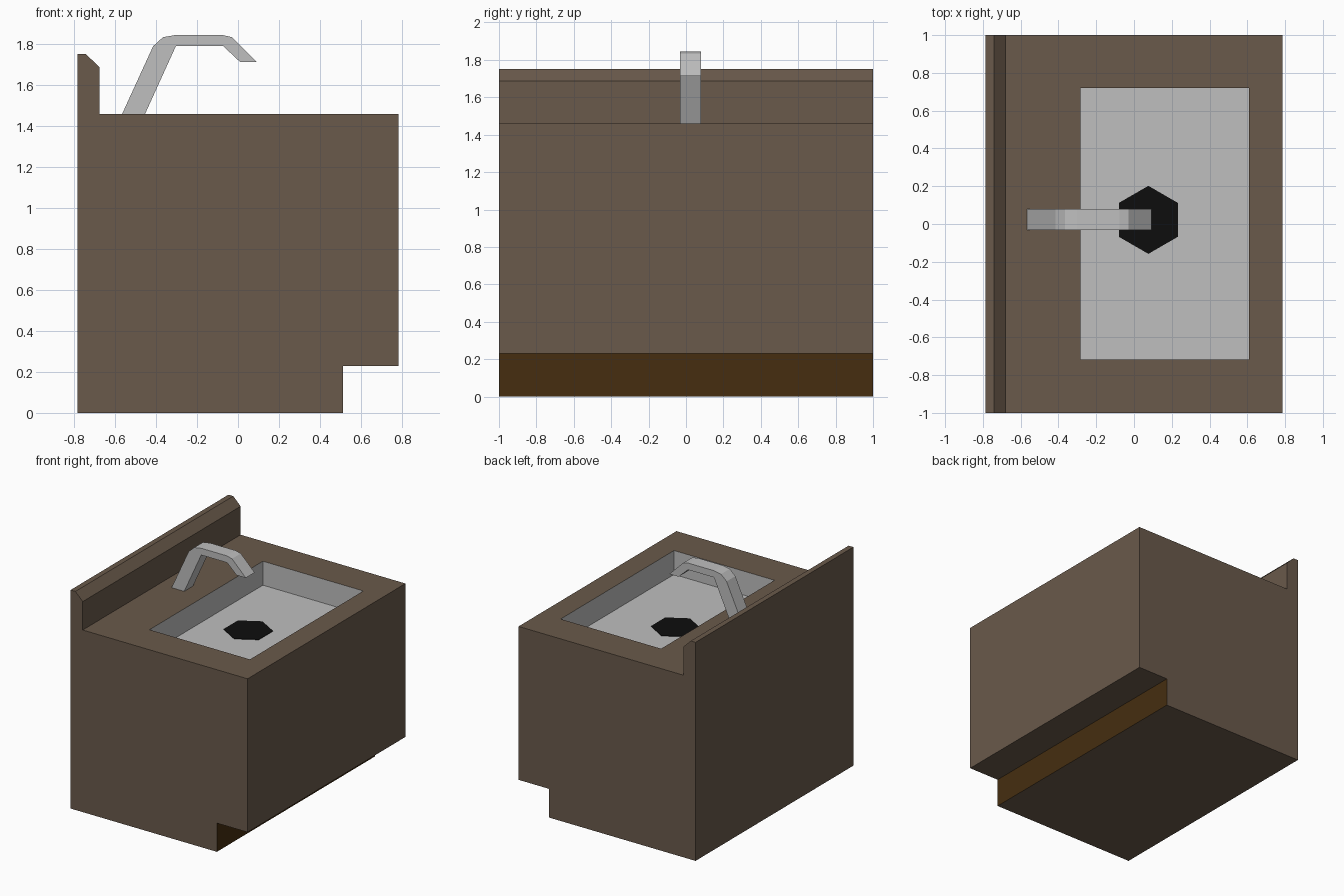
import bpy, bmesh, math

if "Cube" in bpy.data.objects:
    bpy.data.objects.remove(bpy.data.objects["Cube"])


def material(name, rgb):
    m = bpy.data.materials.new(name)
    m.diffuse_color = (*rgb, 1.0)
    m.use_nodes = True
    m.node_tree.nodes["Principled BSDF"].inputs["Base Color"].default_value = m.diffuse_color
    return m


wood = material("brown_wood", (0.143, 0.101, 0.070))
kick = material("dark_kick_board", (0.061, 0.027, 0.005))
steel = material("light_steel", (0.52, 0.52, 0.52))
black = material("black_drain", (0.004, 0.004, 0.004))


def prism(name, outline, to3d, a, b, mats):
    """Extrude a 2D outline between two depths a and b."""
    bm = bmesh.new()
    face = bm.faces.new([bm.verts.new(to3d(u, v, a)) for u, v in outline])
    new = bmesh.ops.extrude_face_region(bm, geom=[face])["geom"]
    offset = [q - p for p, q in zip(to3d(0, 0, a), to3d(0, 0, b))]
    bmesh.ops.translate(bm, vec=offset,
                        verts=[g for g in new if isinstance(g, bmesh.types.BMVert)])
    bmesh.ops.recalc_face_normals(bm, faces=bm.faces)
    mesh = bpy.data.meshes.new(name)
    bm.to_mesh(mesh)
    bm.free()
    for m in mats:
        mesh.materials.append(m)
    obj = bpy.data.objects.new(name, mesh)
    bpy.context.collection.objects.link(obj)
    return obj


def side(u, v, d):
    return (u, d, v)


def plan(u, v, d):
    return (u, v, d)


TOP, FLOOR = 1.46, 1.268

# Cabinet with backsplash and recessed kick board
cabinet = prism("cabinet", [
    (-0.785, 0), (0.513, 0), (0.513, 0.23), (0.785, 0.23), (0.785, TOP),
    (-0.677, TOP), (-0.677, 1.688), (-0.742, 1.752), (-0.785, 1.752)],
    side, -1, 1, [wood, kick, steel])

# Basin recess cut into the counter
cutter = prism("basin_cutter", [
    (-0.283, -0.717), (0.608, -0.717), (0.608, 0.72), (-0.283, 0.72)],
    plan, FLOOR, 1.6, [wood])
cutter.hide_render = True
cut = cabinet.modifiers.new("basin", "BOOLEAN")
cut.operation, cut.solver, cut.object = "DIFFERENCE", "EXACT", cutter
bpy.context.view_layer.objects.active = cabinet
bpy.ops.object.modifier_apply(modifier=cut.name)
bpy.data.objects.remove(cutter)

# Steel basin faces and dark kick face, chosen by position
for p in cabinet.data.polygons:
    c, n = p.center, p.normal
    in_basin = (-0.3 < c.x < 0.62 and abs(c.y) < 0.73
                and FLOOR - 0.01 < c.z < TOP - 0.01)
    is_kick = n.x > 0.9 and c.z < 0.23
    p.material_index = 2 if in_basin else 1 if is_kick else 0

# Six-sided drain on the basin floor
drain = [(0.076 + 0.18 * math.sin(i * math.pi / 3),
          0.022 + 0.18 * math.cos(i * math.pi / 3)) for i in range(6)]
prism("drain", drain, plan, FLOOR - 0.002, FLOOR + 0.004, [black])

# Bent tap
prism("tap", [
    (-0.566, TOP), (-0.415, 1.79), (-0.366, 1.835), (-0.302, 1.846),
    (-0.078, 1.846), (-0.03, 1.835), (0.092, 1.714), (0.01, 1.714),
    (-0.073, 1.792), (-0.303, 1.792), (-0.454, TOP)],
    side, -0.033, 0.079, [steel])
